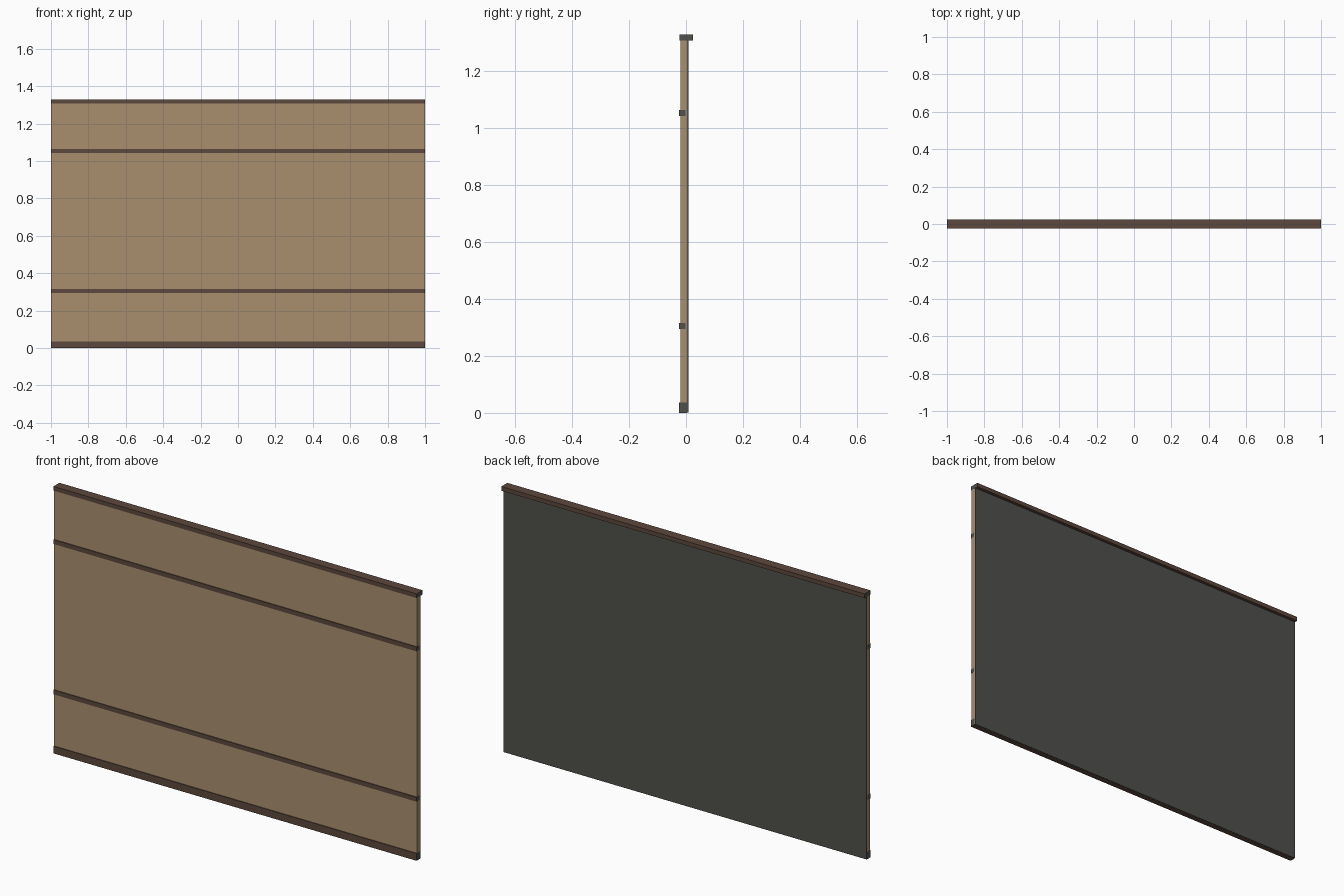
import bpy
import bmesh

if "Cube" in bpy.data.objects:
    bpy.data.objects.remove(bpy.data.objects["Cube"])


def material(name, rgb):
    m = bpy.data.materials.new(name)
    m.diffuse_color = (*rgb, 1.0)
    m.use_nodes = True
    m.node_tree.nodes["Principled BSDF"].inputs["Base Color"].default_value = m.diffuse_color
    return m


TAN = material("tan board", (0.397, 0.275, 0.159))
BROWN = material("dark brown trim", (0.110, 0.065, 0.048))
GREY = material("dark grey", (0.080, 0.082, 0.072))


def box(name, half_x, y0, y1, z0, z1, main, ends=None):
    """Box spanning the width; faces pointing along x may take a second colour."""
    bm = bmesh.new()
    bmesh.ops.create_cube(bm, size=1.0)
    for v in bm.verts:
        v.co.x = half_x if v.co.x > 0 else -half_x
        v.co.y = y1 if v.co.y > 0 else y0
        v.co.z = z1 if v.co.z > 0 else z0
    bm.normal_update()
    if ends:
        for f in bm.faces:
            f.material_index = 1 if abs(f.normal.x) > 0.5 else 0
    mesh = bpy.data.meshes.new(name)
    bm.to_mesh(mesh)
    bm.free()
    mesh.materials.append(main)
    if ends:
        mesh.materials.append(ends)
    obj = bpy.data.objects.new(name, mesh)
    bpy.context.collection.objects.link(obj)
    return obj


# Wall panel and its grey backing sheet
box("panel", 0.9995, -0.020, 0.004, 0.0005, 1.308, TAN)
box("backing_sheet", 0.9995, 0.004, 0.008, 0.0005, 1.308, GREY)

# Horizontal trim, brown along its length with grey cut ends
box("base_board", 1.0, -0.024, 0.003, 0.0, 0.036, BROWN, GREY)
box("lower_rail", 1.0, -0.024, -0.001, 0.294, 0.316, BROWN, GREY)
box("upper_rail", 1.0, -0.024, -0.001, 1.042, 1.064, BROWN, GREY)
box("top_cap", 1.0, -0.023, 0.024, 1.307, 1.328, BROWN, GREY)
